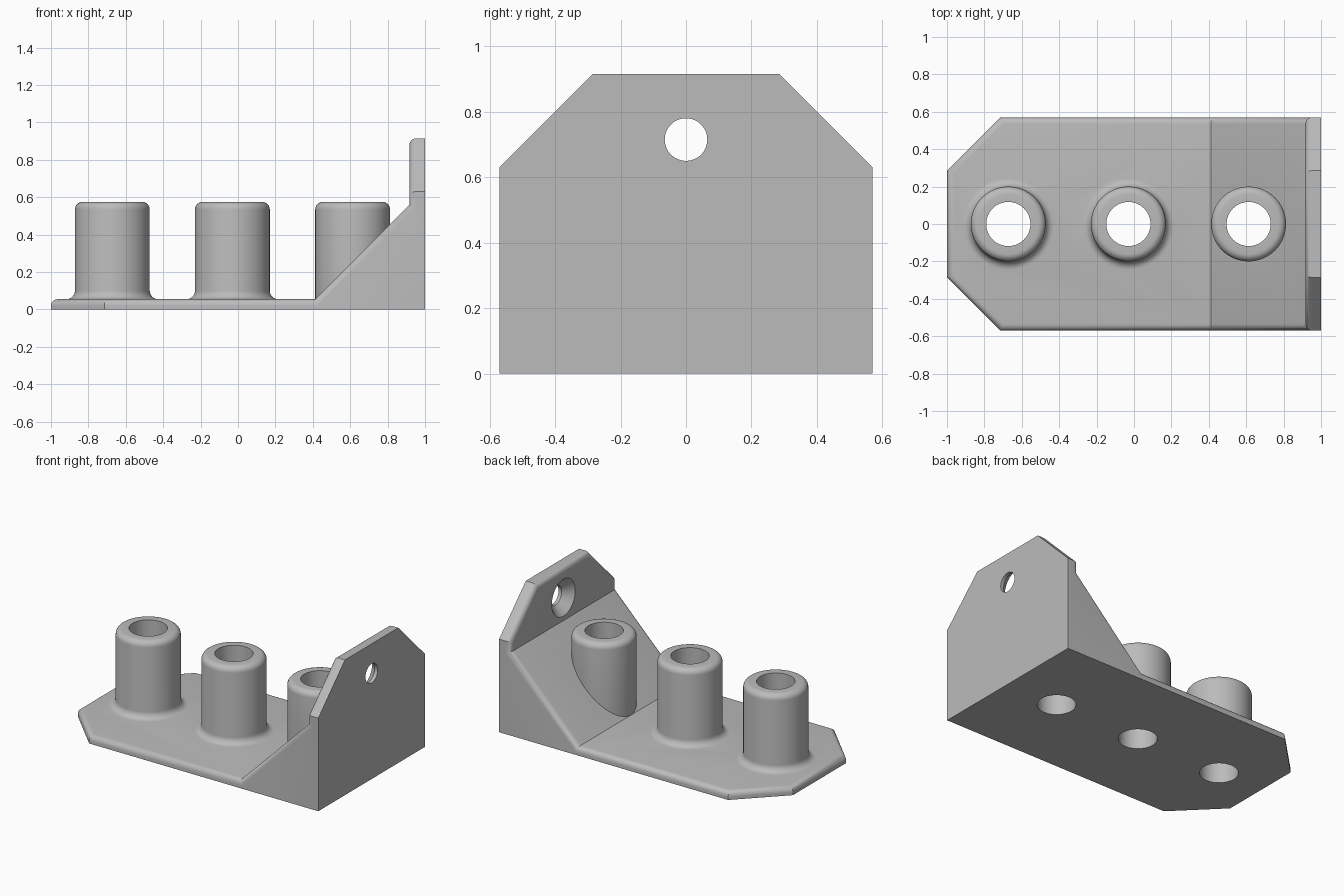
import bpy, bmesh
from math import sin, cos, pi, radians
from mathutils import Vector

if "Cube" in bpy.data.objects:
    bpy.data.objects.remove(bpy.data.objects["Cube"], do_unlink=True)

HALF_Y, CORNER = 0.57, 0.285
BASE_Z, TOP_Z = 0.055, 0.915
WEDGE_X, PLATE_X = 0.412, 0.917
ROUND = 0.035
POST_R, BORE_R, POST_TOP = 0.2, 0.118, 0.575
POST_XS = (-0.672, -0.03, 0.613)
SCREW_Z = 0.715

grey = bpy.data.materials.new("plain grey")
grey.use_nodes = True
grey.diffuse_color = (0.5, 0.5, 0.5, 1)
grey.node_tree.nodes["Principled BSDF"].inputs["Base Color"].default_value = (0.5, 0.5, 0.5, 1)


def make_object(name, bm):
    bmesh.ops.recalc_face_normals(bm, faces=bm.faces)
    mesh = bpy.data.meshes.new(name)
    bm.to_mesh(mesh)
    bm.free()
    mesh.materials.append(grey)
    obj = bpy.data.objects.new(name, mesh)
    bpy.context.collection.objects.link(obj)
    return obj


def lathe(name, profile, steps=64):
    """Solid of revolution about z from (radius, z) points, with flat caps."""
    bm = bmesh.new()
    rings = [[bm.verts.new((r * cos(2 * pi * i / steps), r * sin(2 * pi * i / steps), z))
              for i in range(steps)] for r, z in profile]
    for a, b in zip(rings, rings[1:]):
        for i in range(steps):
            j = (i + 1) % steps
            bm.faces.new((a[i], a[j], b[j], b[i]))
    bm.faces.new(rings[0][::-1])
    bm.faces.new(rings[-1])
    return make_object(name, bm)


def combine(target, tool, operation):
    mod = target.modifiers.new(operation.lower(), 'BOOLEAN')
    mod.operation, mod.solver, mod.object = operation, 'EXACT', tool
    bpy.context.view_layer.objects.active = target
    bpy.ops.object.modifier_apply(modifier=mod.name)
    bpy.data.objects.remove(tool, do_unlink=True)


# Bracket: base, wedge and upright plate from one side profile
bm = bmesh.new()
side = [(-1, 0), (1, 0), (1, TOP_Z), (PLATE_X, TOP_Z),
        (PLATE_X, BASE_Z + PLATE_X - WEDGE_X), (WEDGE_X, BASE_Z), (-1, BASE_Z)]
face = bm.faces.new([bm.verts.new((x, -HALF_Y, z)) for x, z in side])
ext = bmesh.ops.extrude_face_region(bm, geom=[face])
bmesh.ops.translate(bm, vec=(0, 2 * HALF_Y, 0),
                    verts=[v for v in ext["geom"] if isinstance(v, bmesh.types.BMVert)])

# Cut the corners of the base end and of the upright plate
for s in (-1, 1):
    for point, normal in (((-1, s * CORNER, 0), (-1, s, 0)),
                          ((1, s * CORNER, TOP_Z), (0, s, 1))):
        cut = bmesh.ops.bisect_plane(bm, geom=bm.verts[:] + bm.edges[:] + bm.faces[:],
                                     plane_co=point, plane_no=Vector(normal), clear_outer=True)
        edges = [e for e in cut["geom_cut"] if isinstance(e, bmesh.types.BMEdge)]
        bmesh.ops.edgeloop_fill(bm, edges=edges)
bmesh.ops.recalc_face_normals(bm, faces=bm.faces)
bm.normal_update()


# Round the rim of the three inner faces, leaving their shared creases sharp
def is_inner(f):
    c, n = f.calc_center_median(), f.normal
    base = n.z > 0.99 and c.z < 0.1
    slope = n.x < -0.5 and n.z > 0.5
    plate = n.x < -0.99 and c.x > 0.5
    return base or slope or plate


rim = [e for e in bm.edges if sum(is_inner(f) for f in e.link_faces) == 1]
bmesh.ops.bevel(bm, geom=rim, offset=ROUND, segments=6, profile=0.5, affect='EDGES')
bracket = make_object("bracket", bm)

# Posts, with a fillet at the foot of the two that stand on the flat base
FILLET, LIP = 0.045, 0.04
ARC = [radians(15 * i) for i in range(7)]
for i, x in enumerate(POST_XS):
    if i < 2:
        foot = [(POST_R + FILLET, 0.03)]
        foot += [(POST_R + FILLET * (1 - sin(a)), BASE_Z + FILLET * (1 - cos(a))) for a in ARC]
    else:
        foot = [(POST_R, 0.03)]
    lip = [(POST_R - LIP * (1 - cos(a)), POST_TOP - LIP * (1 - sin(a))) for a in ARC]
    post = lathe("post", foot + lip)
    post.location.x = x
    bpy.context.view_layer.update()
    combine(bracket, post, 'UNION')

# Bores through the posts and base
for x in POST_XS:
    bore = lathe("bore_cutter", [(BORE_R, -0.1), (BORE_R, 0.8)])
    bore.location.x = x
    bpy.context.view_layer.update()
    combine(bracket, bore, 'DIFFERENCE')

# Countersunk screw hole, widening towards the posts
screw = lathe("screw_cutter", [(0.125, -0.15), (0.125, 0), (0.065, 0.06), (0.065, 0.2)])
screw.rotation_euler.y = pi / 2
screw.location = (PLATE_X, 0, SCREW_Z)
bpy.context.view_layer.update()
combine(bracket, screw, 'DIFFERENCE')

bpy.ops.object.select_all(action='DESELECT')
bracket.select_set(True)
bpy.context.view_layer.objects.active = bracket
bpy.ops.object.shade_smooth_by_angle(angle=radians(30))
